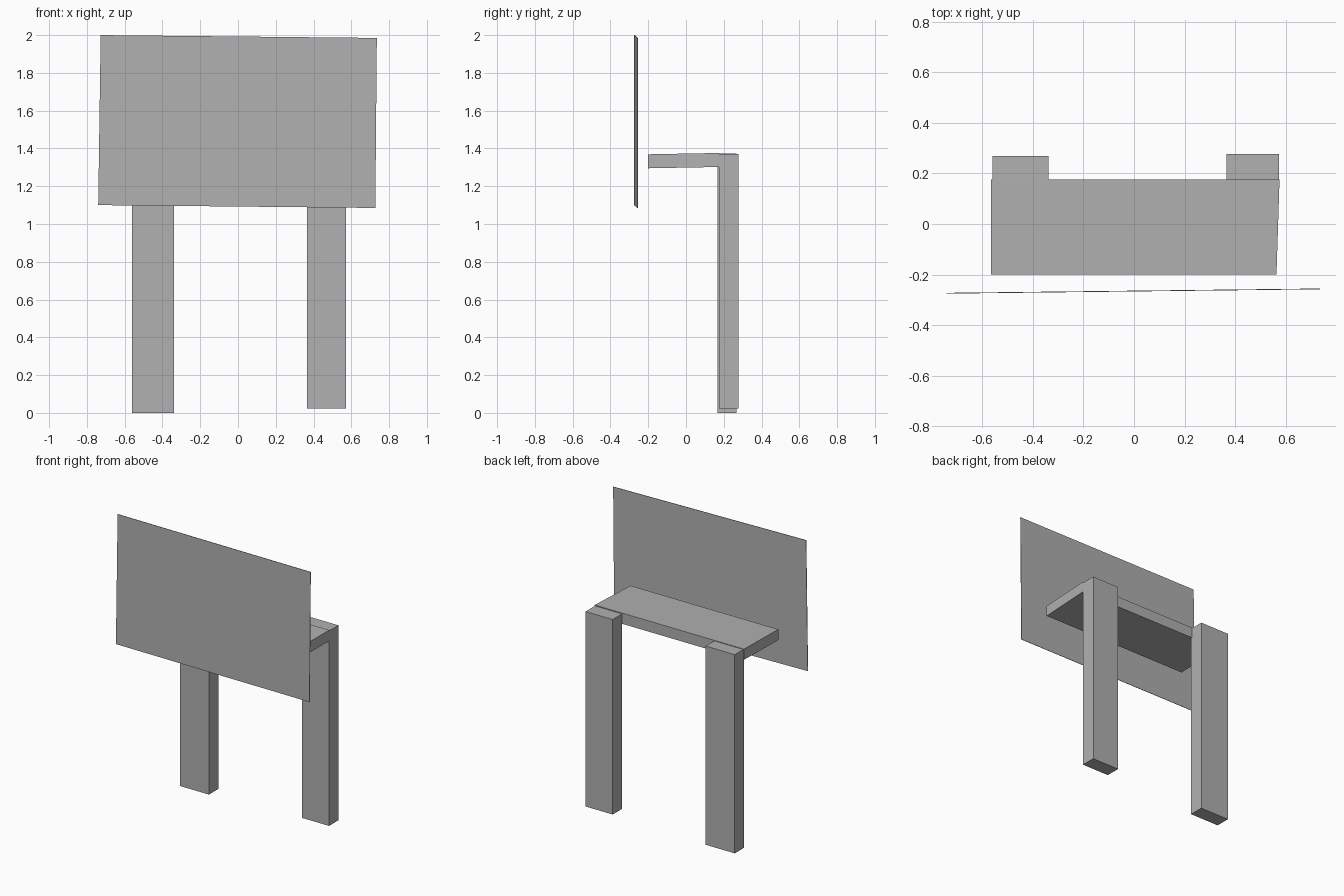
import bpy, bmesh
from mathutils import Vector

cube = bpy.data.objects.get("Cube")
if cube:
    bpy.data.objects.remove(cube, do_unlink=True)

grey = bpy.data.materials.new("plain grey")
grey.use_nodes = True
colour = (0.44, 0.44, 0.44, 1)
grey.diffuse_color = colour
grey.node_tree.nodes["Principled BSDF"].inputs["Base Color"].default_value = colour


def board(name, outline, thickness):
    """Extrude a flat four-sided outline along a vector into a solid board."""
    bm = bmesh.new()
    face = bm.faces.new([bm.verts.new(p) for p in outline])
    result = bmesh.ops.extrude_face_region(bm, geom=[face], use_keep_orig=True)
    moved = [g for g in result["geom"] if isinstance(g, bmesh.types.BMVert)]
    bmesh.ops.translate(bm, vec=Vector(thickness), verts=moved)
    bmesh.ops.recalc_face_normals(bm, faces=bm.faces)
    mesh = bpy.data.meshes.new(name)
    bm.to_mesh(mesh)
    bm.free()
    mesh.materials.append(grey)
    obj = bpy.data.objects.new(name, mesh)
    bpy.context.collection.objects.link(obj)
    return obj


# Large upright panel, slightly skewed
board("front_panel",
      [(-0.74, -0.275, 1.10), (0.727, -0.258, 1.085),
       (0.735, -0.258, 1.985), (-0.727, -0.275, 2.0)],
      (0, 0.003, 0))

# Horizontal shelf, tilting gently up toward the legs
board("shelf",
      [(-0.565, -0.2, 1.295), (0.563, -0.2, 1.295),
       (0.575, 0.175, 1.302), (-0.565, 0.175, 1.302)],
      (0, 0, 0.074))

# Two legs, one a little shorter and set further back
for name, x0, x1, y0, y1, foot, top in (
        ("right_leg", -0.56, -0.338, 0.166, 0.268, 0, 1.372),
        ("left_leg", 0.366, 0.573, 0.175, 0.277, 0.024, 1.37)):
    board(name,
          [(x0, y0, foot), (x1, y0, foot), (x1, y1, foot), (x0, y1, foot)],
          (0, 0, top - foot))
